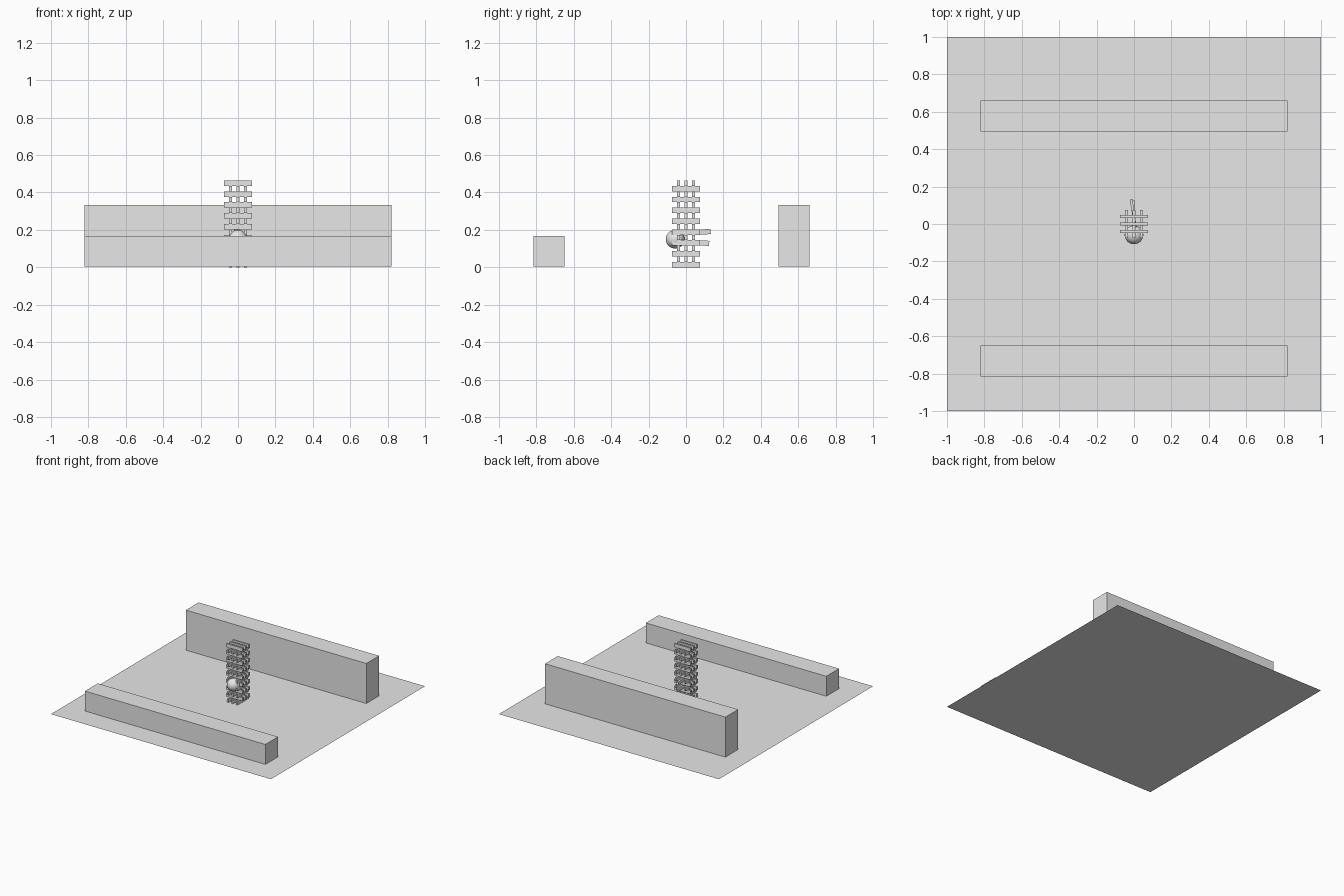
import bpy
import math

if "Cube" in bpy.data.objects:
    bpy.data.objects.remove(bpy.data.objects["Cube"])

grey = bpy.data.materials.new("plain_grey")
grey.diffuse_color = (0.8, 0.8, 0.8, 1)
grey.use_nodes = True
grey.node_tree.nodes["Principled BSDF"].inputs["Base Color"].default_value = grey.diffuse_color


def finish(name):
    ob = bpy.context.object
    ob.name = name
    ob.data.materials.append(grey)
    return ob


def box(name, center, size, rot=(0, 0, 0)):
    bpy.ops.mesh.primitive_cube_add(size=1, location=center, rotation=rot)
    ob = finish(name)
    ob.scale = size
    return ob


# Flat ground sheet
bpy.ops.mesh.primitive_plane_add(size=2)
finish("ground_sheet")

# Low front wall and tall back wall
box("front_wall", (0, -0.733, 0.085), (1.64, 0.165, 0.164))
box("back_wall", (0, 0.577, 0.1675), (1.64, 0.165, 0.329))

# Tower of crossed planks: even layers run along y, odd layers along x
LAYERS, STEP, GAP = 16, 0.029, 0.04
LENGTH, WIDTH, HEIGHT = 0.148, 0.014, 0.029
# Middle planks knocked out backwards: layer -> (x, y, turn, tilt)
pushed = {4: (0.0, 0.05, 0.03, -0.03), 6: (-0.004, 0.058, 0.15, 0.03)}
for i in range(LAYERS):
    z = STEP * (i + 0.5)
    for j in (-1, 0, 1):
        name = f"plank_{i}_{j + 1}"
        if i % 2:
            box(name, (0, j * GAP, z), (LENGTH, WIDTH, HEIGHT))
        elif j == 0 and i in pushed:
            x, y, turn, tilt = pushed[i]
            box(name, (x, y, z), (WIDTH, LENGTH, HEIGHT - 0.002), (tilt, 0, turn))
        else:
            box(name, (j * GAP, 0, z), (WIDTH, LENGTH, HEIGHT))

# Ball striking the tower
bpy.ops.mesh.primitive_uv_sphere_add(segments=32, ring_count=16, radius=0.05,
                                     location=(0, -0.058, 0.15))
finish("ball")
bpy.ops.object.shade_smooth_by_angle(angle=math.radians(40))
